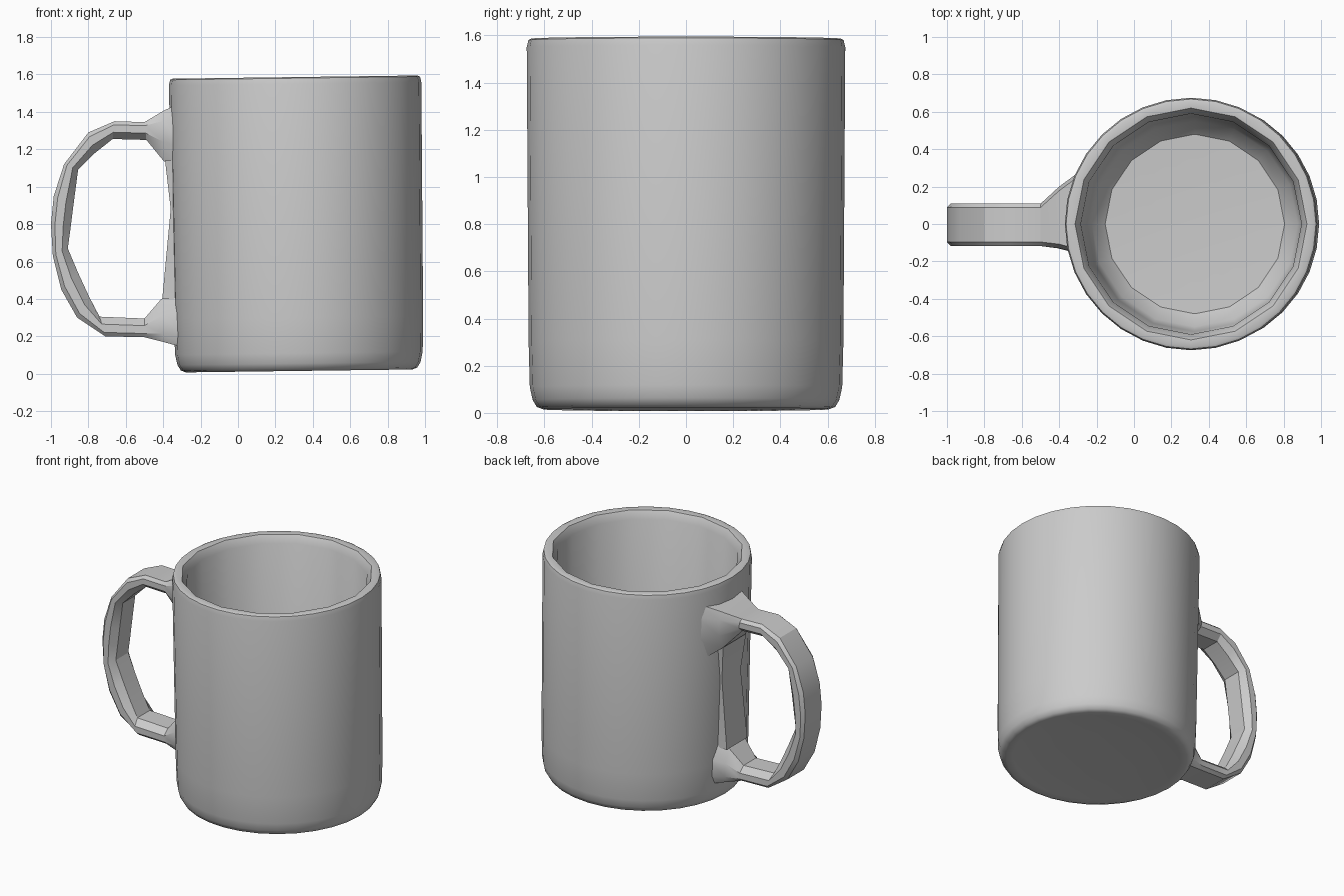
import bpy, bmesh, math

if "Cube" in bpy.data.objects:
    bpy.data.objects.remove(bpy.data.objects["Cube"])

CX, SIDES = 0.327, 32


def finish(name, bm, angle):
    bmesh.ops.recalc_face_normals(bm, faces=bm.faces)
    me = bpy.data.meshes.new(name)
    bm.to_mesh(me)
    bm.free()
    ob = bpy.data.objects.new(name, me)
    bpy.context.collection.objects.link(ob)
    bpy.ops.object.select_all(action='DESELECT')
    ob.select_set(True)
    bpy.context.view_layer.objects.active = ob
    bpy.ops.object.shade_smooth_by_angle(angle=math.radians(angle))
    return ob


def skin(bm, loops):
    """Join successive vertex loops with quads and cap both ends."""
    rings = [[bm.verts.new(p) for p in loop] for loop in loops]
    for a, b in zip(rings, rings[1:]):
        n = len(a)
        for i in range(n):
            j = (i + 1) % n
            bm.faces.new((a[i], a[j], b[j], b[i]))
    bm.faces.new(rings[0])
    bm.faces.new(rings[-1])


# Mug body: lathe profile (radius, z, coarse inner ring), slightly tilted
profile = [(0.30, 0.032, 0), (0.56, 0.02, 0), (0.605, 0.015, 0), (0.632, 0.025, 0),
           (0.65, 0.055, 0), (0.662, 0.11, 0), (0.667, 0.30, 0), (0.675, 1.55, 0),
           (0.668, 1.58, 0), (0.655, 1.586, 0), (0.62, 1.582, 1), (0.59, 1.53, 1),
           (0.575, 0.25, 1), (0.55, 0.17, 1), (0.48, 0.10, 1), (0.25, 0.09, 1)]
loops = []
for r, z, coarse in profile:
    loop = []
    for i in range(SIDES):
        a = 2 * math.pi * i / SIDES
        # pulling in every other vertex gives the inside half as many flat sides
        k = r * (math.cos(2 * math.pi / SIDES) if coarse and i % 2 else 1)
        x, y = k * math.cos(a), k * math.sin(a)
        loop.append((CX + x - 0.014 * z, y, z + 0.013 * x))
    loops.append(loop)
bm = bmesh.new()
skin(bm, loops)
finish("mug_body", bm, 42)

# Handle: stations of outer point, inner point, front y, back y
W = (-0.118, 0.11)
stations = [((-0.285, 1.46), (-0.285, 1.05), -0.16, 0.285),
            ((-0.40, 1.405), (-0.40, 1.14), -0.13, 0.20),
            ((-0.50, 1.345), (-0.49, 1.25), *W),
            ((-0.66, 1.35), (-0.67, 1.255), *W),
            ((-0.80, 1.29), (-0.765, 1.18), *W),
            ((-0.93, 1.12), (-0.855, 1.09), *W),
            ((-0.985, 0.95), (-0.88, 0.90), *W),
            ((-1.00, 0.80), (-0.895, 0.78), *W),
            ((-0.99, 0.63), (-0.91, 0.67), *W),
            ((-0.945, 0.45), (-0.855, 0.54), *W),
            ((-0.86, 0.30), (-0.795, 0.41), *W),
            ((-0.71, 0.20), (-0.74, 0.305), *W),
            ((-0.50, 0.195), (-0.50, 0.295), *W),
            ((-0.40, 0.17), (-0.41, 0.40), -0.13, 0.14),
            ((-0.29, 0.14), (-0.29, 0.44), -0.16, 0.17)]
loops = []
for (ox, oz), (ix, iz), y0, y1 in stations:
    c = 0.022                      # chamfer across the width
    loop = []
    for t, y in ((0, y0 + c), (0, y1 - c), (0.2, y1), (0.62, y1),
                 (1, y1 - 2 * c), (1, y0 + 2 * c), (0.62, y0), (0.2, y0)):
        loop.append((ox + (ix - ox) * t, y, oz + (iz - oz) * t))
    loops.append(loop)
bm = bmesh.new()
skin(bm, loops)
finish("handle", bm, 28)

# Thin wedge on the wall between the two handle roots
loops = [[(-0.30, y0, z), (x, y0, z), (x, y1, z), (-0.30, y1, z)]
         for x, z, y0, y1 in ((-0.405, 0.40, -0.11, 0.12), (-0.36, 0.88, -0.10, 0.11),
                              (-0.39, 1.14, -0.12, 0.14))]
bm = bmesh.new()
skin(bm, loops)
finish("handle_root_plate", bm, 20)
